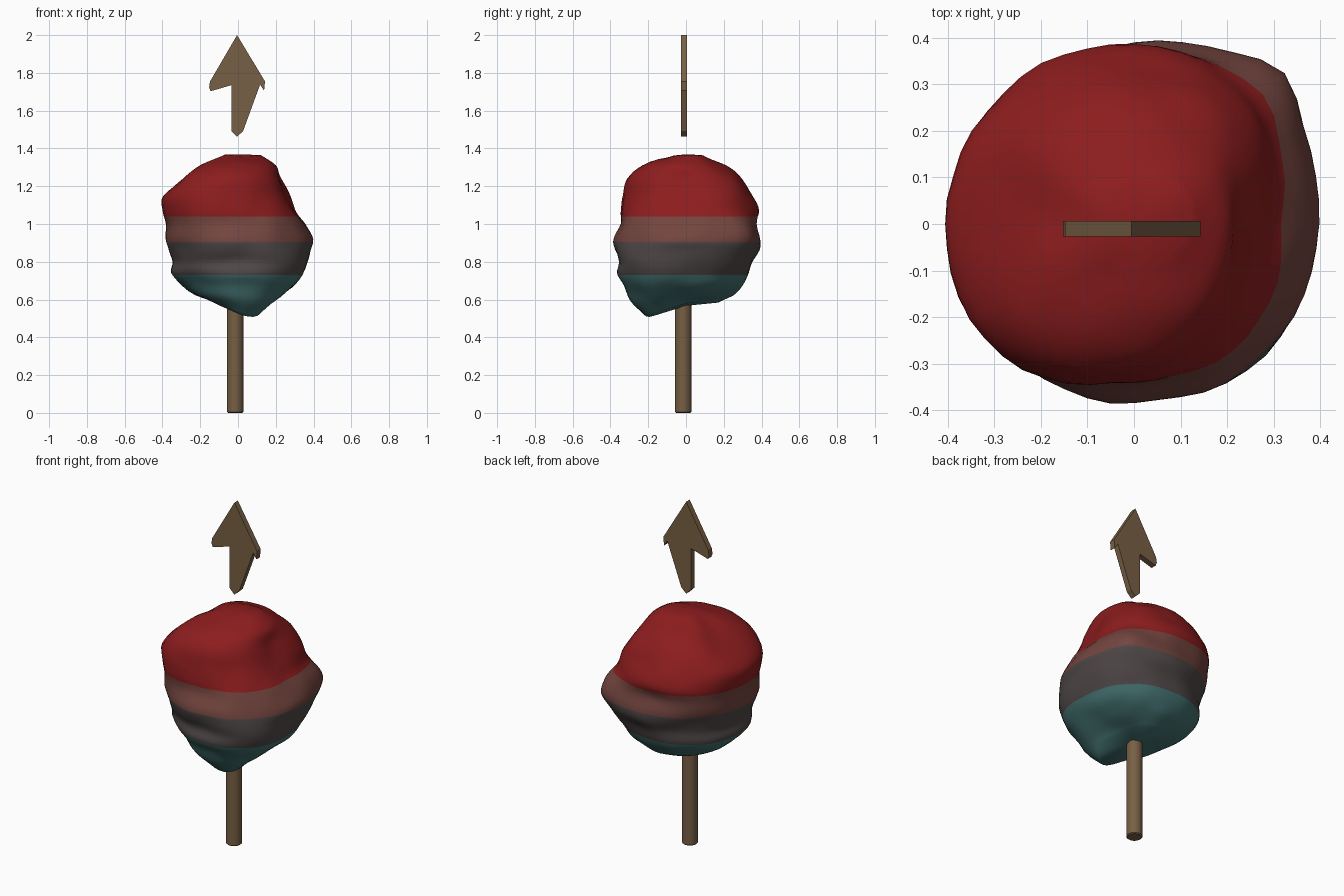
import bpy, bmesh, math
from mathutils import Vector, noise

if "Cube" in bpy.data.objects:
    bpy.data.objects.remove(bpy.data.objects["Cube"])


def material(name, rgb):
    m = bpy.data.materials.new(name)
    m.diffuse_color = (*rgb, 1)
    m.use_nodes = True
    m.node_tree.nodes["Principled BSDF"].inputs["Base Color"].default_value = m.diffuse_color
    return m


wood = material("brown wood", (0.185, 0.115, 0.058))
bands = [material("teal", (0.056, 0.16, 0.16)),
         material("warm grey", (0.080, 0.065, 0.065)),
         material("dusty rose", (0.172, 0.059, 0.049)),
         material("red", (0.265, 0.012, 0.013))]


def finish(bm, name, mats, angle):
    bmesh.ops.recalc_face_normals(bm, faces=bm.faces)
    me = bpy.data.meshes.new(name)
    bm.to_mesh(me)
    bm.free()
    ob = bpy.data.objects.new(name, me)
    bpy.context.collection.objects.link(ob)
    for m in mats:
        me.materials.append(m)
    bpy.ops.object.select_all(action='DESELECT')
    ob.select_set(True)
    bpy.context.view_layer.objects.active = ob
    bpy.ops.object.shade_smooth_by_angle(angle=math.radians(angle))
    return ob


def spline(a, b, c, d, t):
    return 0.5 * (2*b + (c - a)*t + (2*a - 5*b + 4*c - d)*t*t + (3*b - a - 3*c + d)*t**3)


# lumpy ball: height, then radius towards E NE N NW W SW S SE
RINGS = [
    (1.362, .12, .12, .08, .08, .07, .08, .07, .10),
    (1.31, .20, .20, .21, .22, .19, .24, .23, .21),
    (1.24, .22, .28, .29, .315, .28, .35, .30, .26),
    (1.15, .26, .34, .35, .38, .395, .395, .325, .29),
    (1.07, .30, .365, .385, .40, .40, .40, .34, .33),
    (1.00, .35, .405, .37, .39, .38, .39, .345, .365),
    (.92, .395, .42, .39, .38, .38, .39, .385, .39),
    (.86, .385, .41, .385, .36, .365, .37, .375, .40),
    (.80, .37, .385, .35, .345, .345, .35, .35, .40),
    (.74, .345, .35, .33, .345, .355, .345, .365, .385),
    (.68, .30, .31, .30, .31, .30, .30, .33, .35),
    (.62, .21, .22, .25, .24, .22, .25, .30, .28),
    (.585, .11, .12, .17, .13, .11, .15, .22, .18),
]
SUB_A, SUB_Z = 6, 4


def full_ring(r):
    return [spline(*(r[1 + (k + o) % 8] for o in (-1, 0, 1, 2)), s / SUB_A)
            for k in range(8) for s in range(SUB_A)]


def shape(p):
    # drooping lump under the front, knob at the back right, slight unevenness
    d2 = (p.x - .05)**2 + (p.y + .17)**2
    low = min(1, max(0, (.70 - p.z) / .08))
    p.z -= .085 * low * math.exp(-d2 / .014)
    out = Vector((p.x, p.y, p.z - .95)).normalized()
    knob = .04 * math.exp(-(p - Vector((.30, .31, .93))).length_squared / .008)
    return p + out * (knob + .008 * noise.noise(p * 9))


dense = [[r[0]] + full_ring(r) for r in RINGS]
n = 8 * SUB_A
bm = bmesh.new()
rows = []
for i in range(len(dense) - 1):
    a, b, c = dense[max(i - 1, 0)], dense[i], dense[i + 1]
    d = dense[min(i + 2, len(dense) - 1)]
    last = i == len(dense) - 2
    for s in range(SUB_Z + last):
        v = [spline(*q, s / SUB_Z) for q in zip(a, b, c, d)]
        rows.append([bm.verts.new(shape(Vector((v[1 + k] * math.cos(2*math.pi*k/n),
                                                v[1 + k] * math.sin(2*math.pi*k/n), v[0]))))
                     for k in range(n)])
for r0, r1 in zip(rows, rows[1:]):
    for k in range(n):
        bm.faces.new((r0[k], r0[(k+1) % n], r1[(k+1) % n], r1[k]))
for row, z in ((rows[0], 1.366), (rows[-1], .575)):
    tip = bm.verts.new(shape(Vector((0, 0, z))))
    for k in range(n):
        bm.faces.new((row[k], row[(k+1) % n], tip))

# colour bands cut at three heights
CUTS = (.73, .905, 1.04)
for z in CUTS:
    bmesh.ops.bisect_plane(bm, geom=bm.verts[:] + bm.edges[:] + bm.faces[:],
                           plane_co=(0, 0, z), plane_no=(0, 0, 1))
for f in bm.faces:
    f.material_index = sum(f.calc_center_median().z > z for z in CUTS)
finish(bm, "lumpy_ball", bands, 60)

# handle stick with a softened lower rim
bm = bmesh.new()
prev = None
for r, z in ((.038, 0), (.043, .005), (.043, .65)):
    ring = [bm.verts.new((-.015 + r*math.cos(2*math.pi*k/24),
                          -.015 + r*math.sin(2*math.pi*k/24), z)) for k in range(24)]
    if prev:
        for k in range(24):
            bm.faces.new((prev[k], prev[(k+1) % 24], ring[(k+1) % 24], ring[k]))
    else:
        bm.faces.new(ring)
    prev = ring
bm.faces.new(prev)
finish(bm, "stick", [wood], 30)

# flat arrowhead floating above
OUTLINE = [(-.005, 2.0), (.143, 1.755), (.138, 1.706), (.117, 1.738), (.027, 1.492),
           (-.005, 1.462), (-.035, 1.492), (-.035, 1.735), (-.145, 1.703),
           (-.153, 1.724), (-.148, 1.755)]
bm = bmesh.new()
face = bm.faces.new([bm.verts.new((x, -.027, z)) for x, z in OUTLINE])
ext = bmesh.ops.extrude_face_region(bm, geom=[face], use_keep_orig=True)
bmesh.ops.translate(bm, vec=(0, .033, 0),
                    verts=[g for g in ext["geom"] if isinstance(g, bmesh.types.BMVert)])
finish(bm, "arrowhead", [wood], 20)
